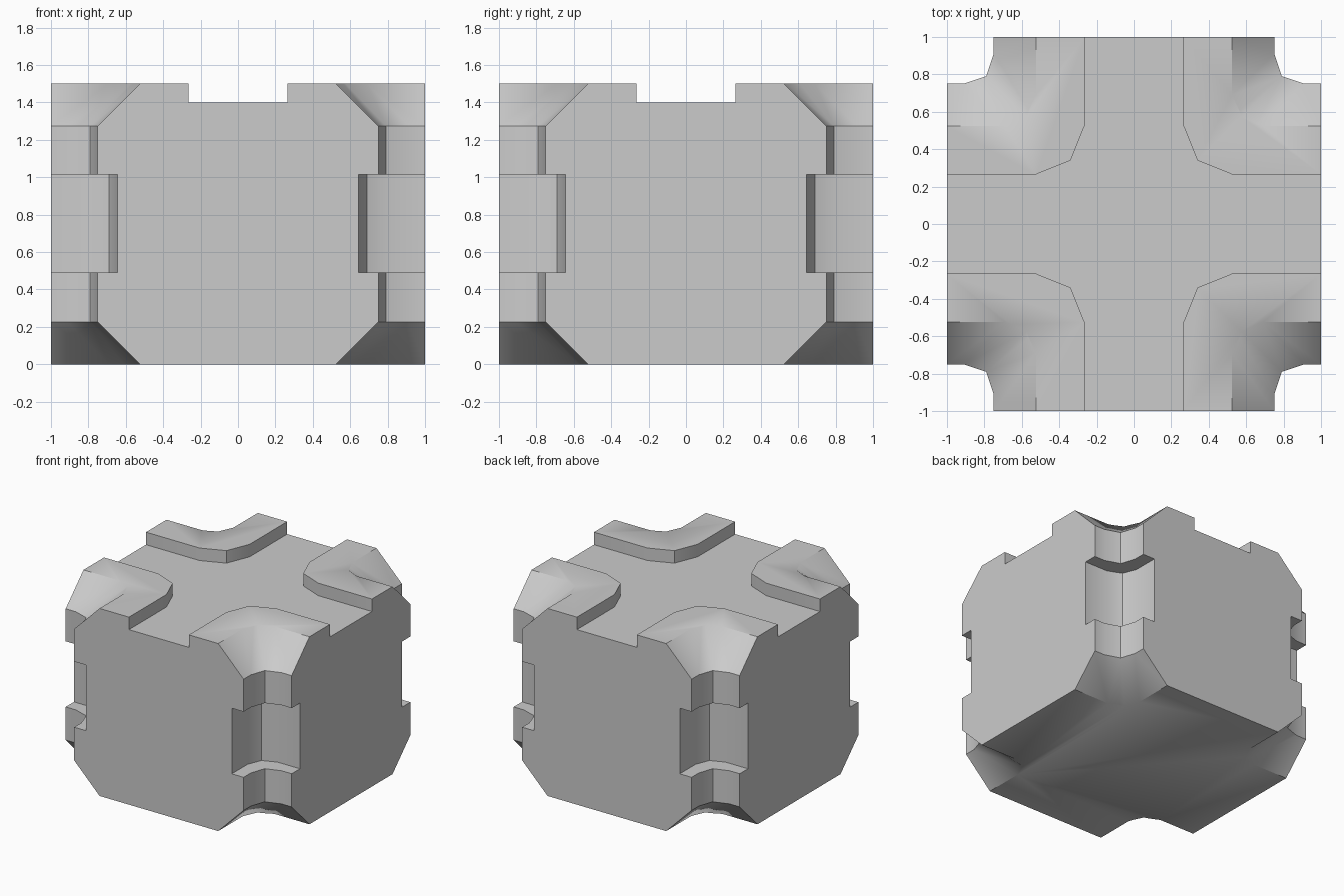
import bpy, bmesh, math

if "Cube" in bpy.data.objects:
    bpy.data.objects.remove(bpy.data.objects["Cube"])

def make_object(name, bm):
    bmesh.ops.recalc_face_normals(bm, faces=bm.faces)
    me = bpy.data.meshes.new(name)
    bm.to_mesh(me)
    bm.free()
    ob = bpy.data.objects.new(name, me)
    bpy.context.collection.objects.link(ob)
    return ob

def loft(bm, rings):
    vs = [[bm.verts.new(p) for p in r] for r in rings]
    n = len(vs[0])
    for a, b in zip(vs, vs[1:]):
        for i in range(n):
            j = (i + 1) % n
            bm.faces.new((a[i], a[j], b[j], b[i]))
    bm.faces.new(vs[0])
    bm.faces.new(vs[-1])

# block body
bm = bmesh.new()
bmesh.ops.create_cube(bm, size=1)
for v in bm.verts:
    v.co = (v.co.x * 2, v.co.y * 2, (v.co.z + 0.5) * 1.5)
body = make_object("block_body", bm)

# corner channels: reach r, bevel start a, diagonal d, overshoot e
col = (0.25, 0.09, 0.21, 0.1)
mid = (0.355, 0.20, 0.31, 0.2)
rim = (0.475, 0.31, 0.425, 0.1)
over = tuple(c + (f - c) * 1.4 for c, f in zip(col, rim))
H, F = 1.5, 0.225
levels = [(-0.4 * F, over), (F, col), (0.49, col), (0.49, mid),
          (1.015, mid), (1.015, col), (H - F, col), (H + 0.4 * F, over)]
bm = bmesh.new()
for sx in (-1, 1):
    for sy in (-1, 1):
        rings = []
        for z, (r, a, d, e) in levels:
            prof = [(-e, -e), (r, -e), (r, a), (d, d), (a, r), (-e, r)]
            rings.append([(sx * (1 - u), sy * (1 - v), z) for u, v in prof])
        loft(bm, rings)
channels = make_object("corner_channel_cutter", bm)

# cross-shaped groove in the top
quarter = [(1.1, 0.265), (0.525, 0.265), (0.34, 0.34), (0.265, 0.525), (0.265, 1.1)]
outline = []
for k in range(4):
    c, s = round(math.cos(k * math.pi / 2)), round(math.sin(k * math.pi / 2))
    outline += [(c * x - s * y, s * x + c * y) for x, y in quarter]
bm = bmesh.new()
loft(bm, [[(x, y, z) for x, y in outline] for z in (1.4, 1.7)])
groove = make_object("cross_groove_cutter", bm)

# carve the body
bpy.context.view_layer.objects.active = body
for cutter in (channels, groove):
    mod = body.modifiers.new("carve", 'BOOLEAN')
    mod.operation = 'DIFFERENCE'
    mod.solver = 'EXACT'
    mod.object = cutter
    bpy.ops.object.modifier_apply(modifier=mod.name)
    bpy.data.objects.remove(cutter)

# soften only the shallow bends
bpy.ops.object.select_all(action='DESELECT')
body.select_set(True)
bpy.ops.object.shade_smooth_by_angle(angle=math.radians(40))
